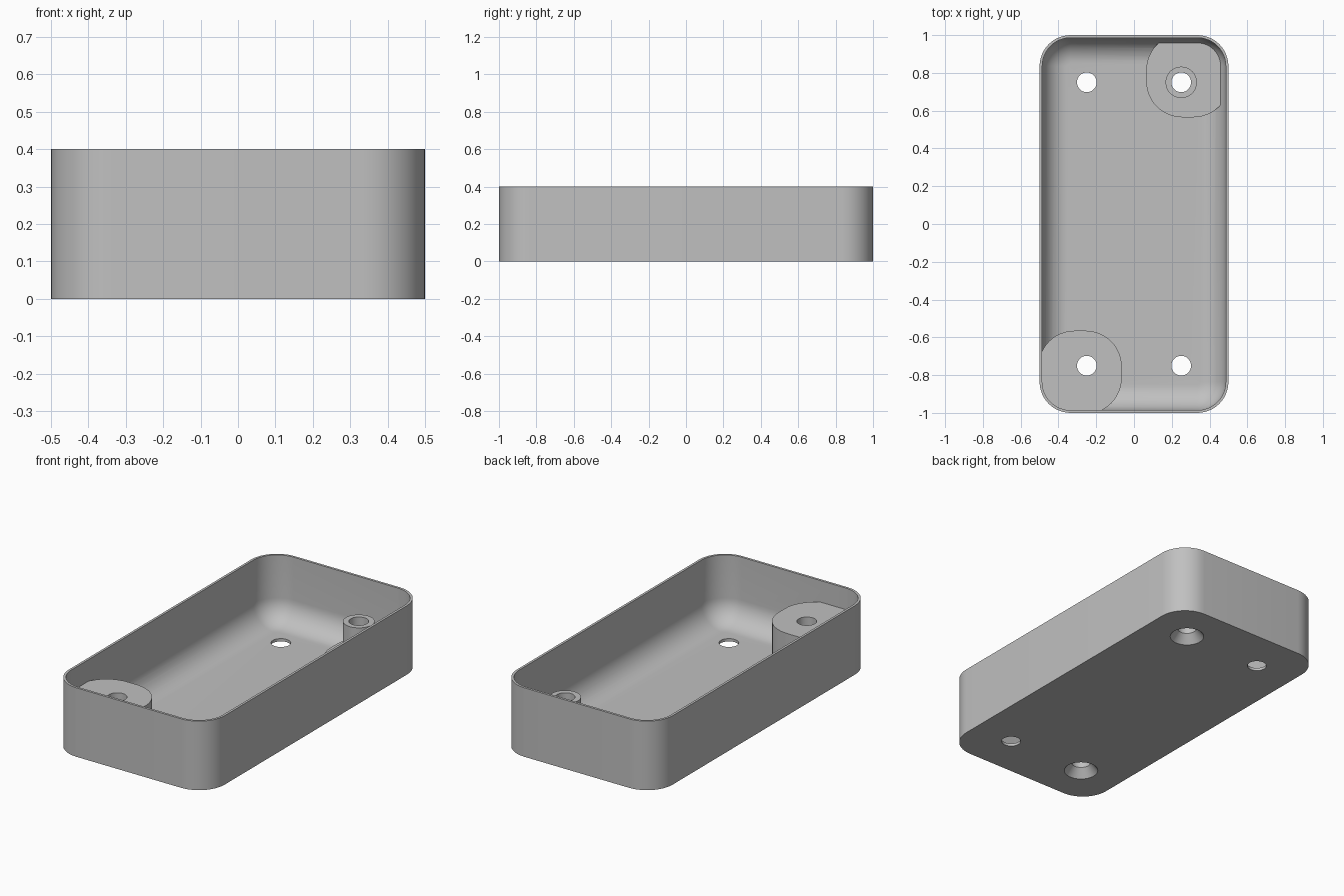
import bpy, bmesh, math

if "Cube" in bpy.data.objects:
    bpy.data.objects.remove(bpy.data.objects["Cube"], do_unlink=True)

HEIGHT, WALL, CORNER, FILLET, FLOOR = 0.4, 0.014, 0.165, 0.135, 0.016

grey = bpy.data.materials.new("plain grey")
grey.use_nodes = True
colour = (0.53, 0.53, 0.53, 1)
grey.diffuse_color = colour
grey.node_tree.nodes["Principled BSDF"].inputs["Base Color"].default_value = colour


def rounded_ring(cx, cy, hx, hy, r, z, steps=12):
    """Points of a rounded rectangle, counter-clockwise."""
    pts = []
    for q, (sx, sy) in enumerate([(1, 1), (-1, 1), (-1, -1), (1, -1)]):
        for i in range(steps + 1):
            a = math.pi / 2 * (q + i / steps)
            pts.append((cx + sx * (hx - r) + r * math.cos(a),
                        cy + sy * (hy - r) + r * math.sin(a), z))
    return pts


def circle_ring(cx, cy, r, z, steps=48):
    return [(cx + r * math.cos(2 * math.pi * i / steps),
             cy + r * math.sin(2 * math.pi * i / steps), z) for i in range(steps)]


def loft(name, rings):
    """Closed solid through matching rings, capped at both ends."""
    bm = bmesh.new()
    loops = [[bm.verts.new(p) for p in ring] for ring in rings]
    n = len(loops[0])
    for a, b in zip(loops, loops[1:]):
        for i in range(n):
            j = (i + 1) % n
            bm.faces.new((a[i], a[j], b[j], b[i]))
    bm.faces.new(loops[0][::-1])
    bm.faces.new(loops[-1])
    bmesh.ops.recalc_face_normals(bm, faces=bm.faces)
    mesh = bpy.data.meshes.new(name)
    bm.to_mesh(mesh)
    bm.free()
    mesh.materials.append(grey)
    obj = bpy.data.objects.new(name, mesh)
    bpy.context.collection.objects.link(obj)
    return obj


def combine(target, tool, operation, keep=False):
    """Apply a boolean and discard the tool."""
    mod = target.modifiers.new("cut", 'BOOLEAN')
    mod.operation, mod.solver, mod.object = operation, 'EXACT', tool
    bpy.context.view_layer.update()
    graph = bpy.context.evaluated_depsgraph_get()
    mesh = bpy.data.meshes.new_from_object(target.evaluated_get(graph))
    target.modifiers.clear()
    target.data = mesh
    if not keep:
        bpy.data.objects.remove(tool, do_unlink=True)


def tray_ring(inset, z):
    return rounded_ring(0, 0, 0.5 - inset, 1 - inset, CORNER - inset, z)


# Open tray with a rounded inside edge around the floor
rings = [tray_ring(0, 0), tray_ring(0, HEIGHT), tray_ring(WALL, HEIGHT)]
for i in range(13):
    a = math.pi / 2 * i / 12
    rings.append(tray_ring(WALL + FILLET * (1 - math.cos(a)),
                           FLOOR + FILLET * (1 - math.sin(a))))
tray = loft("tray", rings)

# Corner bosses, trimmed to the tray outline
plug = loft("trim_block", [tray_ring(WALL / 2, -0.1), tray_ring(WALL / 2, HEIGHT)])
for name, side, top in [("tall_boss", -1, 0.275), ("low_pad", 1, 0.07)]:
    boss = loft(name, [rounded_ring(side * 0.285, side * 0.785, 0.22, 0.22, 0.19, z)
                       for z in (0.007, top)])
    combine(boss, plug, 'INTERSECT', keep=True)
    combine(tray, boss, 'UNION')
bpy.data.objects.remove(plug, do_unlink=True)

# Screw tube standing on the low pad
tube = loft("screw_tube", [circle_ring(0.25, 0.75, 0.083, z) for z in (0.055, 0.275)])
combine(tray, tube, 'UNION')

# Four through holes; the two in the bosses are countersunk from below
for sx in (-1, 1):
    for sy in (-1, 1):
        if sx == sy:
            profile = [(0.1, -0.01), (0.052, 0.05), (0.052, 0.5)]
        else:
            profile = [(0.052, -0.1), (0.052, 0.5)]
        drill = loft("drill", [circle_ring(sx * 0.25, sy * 0.75, r, z) for r, z in profile])
        combine(tray, drill, 'DIFFERENCE')

# Smooth curves, crisp edges
bpy.ops.object.select_all(action='DESELECT')
tray.select_set(True)
bpy.context.view_layer.objects.active = tray
bpy.ops.object.shade_smooth_by_angle(angle=math.radians(30))
